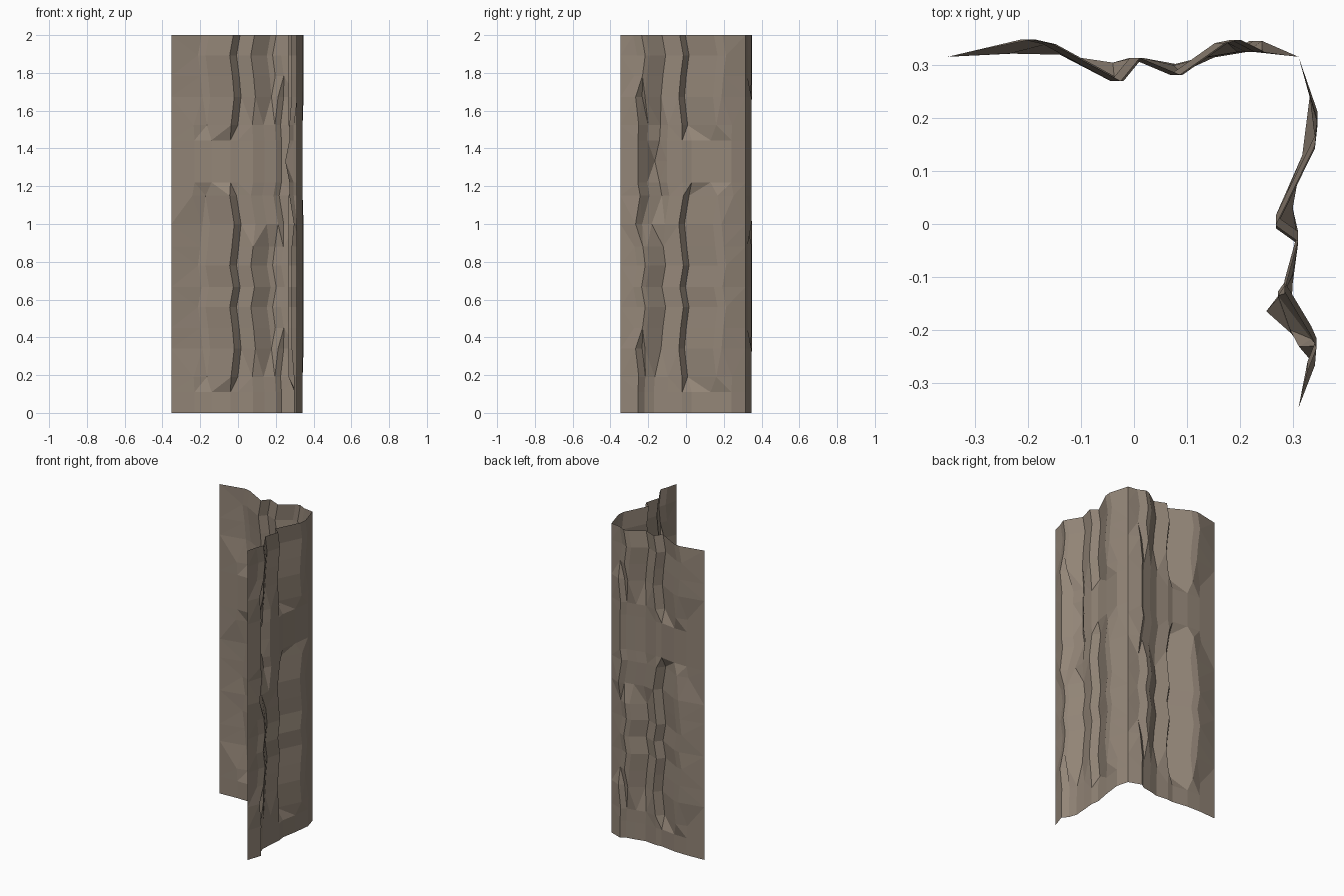
import bpy, bmesh

if "Cube" in bpy.data.objects:
    bpy.data.objects.remove(bpy.data.objects["Cube"])

PERIOD = 4 / 3   # the rock pattern repeats vertically
PHASES = [0, .11, .19, .34, .45, .56, 2 / 3, .78, .88, 1.0, 1.15, 1.22]
ZIGZAG = [0, 0, -.4, 1, .2, -1, .6, -1, 0, 1, -1, 0]

# Height range, within one period, where each column is in its grooved state
RANGES = [(0, 0), (.34, 1.0), (.19, 1.15), (.19, 1.15), (.19, 1.15),
          (.34, .88), (.34, .88), (.45, .88), (.45, .88), (0, 0)]

# Columns: along and depth when plain, along and depth when grooved
BACK = [(-.352, .316, -.352, .316), (-.23, .322, -.20, .349), (-.14, .320, -.16, .340),
        (-.04, .305, -.032, .270), (.0, .309, .004, .314), (.08, .300, .080, .282),
        (.14, .315, .165, .342), (.20, .325, .195, .348), (.23, .346, .24, .325),
        (.311, .316, .311, .316)]
SIDE = [(-.316, .311, -.316, .311), (-.24, .332, -.20, .347), (-.13, .318, -.155, .342),
        (-.03, .300, -.004, .268), (.02, .308, .026, .310), (.10, .300, .120, .284),
        (.17, .296, .205, .335), (.22, .312, .228, .345), (.255, .342, .272, .328),
        (.347, .311, .347, .311)]

stone = bpy.data.materials.new("stone")
stone.diffuse_color = (0.29, 0.235, 0.185, 1)
stone.use_nodes = True
stone.node_tree.nodes["Principled BSDF"].inputs["Base Color"].default_value = stone.diffuse_color


def build_wall(name, columns, place, bulge=False):
    """Loft a faceted sheet through the columns at every height."""
    bm = bmesh.new()
    rows = []
    levels = [(p, p, k) for p, k in zip(PHASES, ZIGZAG)]
    levels += [(p + PERIOD, p, k) for p, k in zip(PHASES, ZIGZAG) if p < .67]
    for z, phase, kink in levels:
        row = []
        for i, (u0, d0, u1, d1) in enumerate(columns):
            low, high = RANGES[i]
            inner = 0 < i < len(columns) - 1
            grooved = inner and low - .01 <= phase <= high + .01
            u, d = (u1, d1) if grooved else (u0, d0)
            # Protruding ledge in the upper plain zone
            if bulge and 1.14 < z < 1.6:
                if i == 6:
                    u, d = (.165, .250) if 1.3 < z < 1.4 else (.14, .272)
                elif i == 7:
                    u, d = .205, .295
            if inner:
                u += .012 * kink
            row.append(bm.verts.new(place(u, d, z)))
        rows.append(row)
    for a, b in zip(rows, rows[1:]):
        for i in range(len(a) - 1):
            bm.faces.new((a[i], a[i + 1], b[i + 1], b[i]))
    bmesh.ops.triangulate(bm, faces=bm.faces[:])
    mesh = bpy.data.meshes.new(name)
    bm.to_mesh(mesh)
    bm.free()
    mesh.materials.append(stone)
    obj = bpy.data.objects.new(name, mesh)
    bpy.context.collection.objects.link(obj)


# Two rock sheets meeting at the back right corner
build_wall("back_rock_wall", BACK, lambda u, d, z: (u, d, z))
build_wall("side_rock_wall", SIDE, lambda u, d, z: (d, -u, z), bulge=True)
